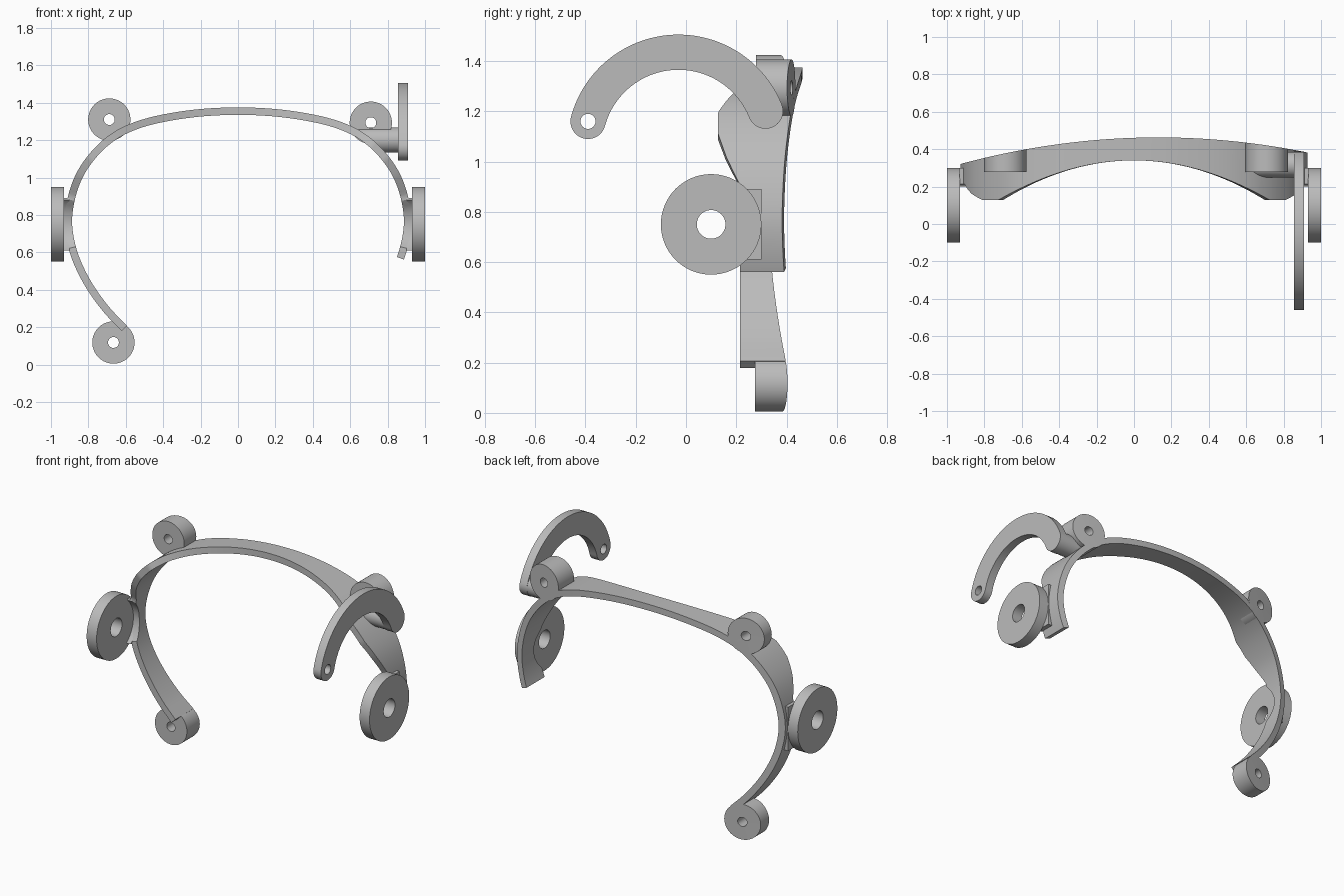
import bpy, bmesh, math
from mathutils import Matrix, Vector

cube = bpy.data.objects.get("Cube")
if cube:
    bpy.data.objects.remove(cube)

grey = bpy.data.materials.new("light_grey")
grey.use_nodes = True
colour = (0.5, 0.5, 0.5, 1)
grey.diffuse_color = colour
grey.node_tree.nodes["Principled BSDF"].inputs["Base Color"].default_value = colour


def add(name, mesh):
    obj = bpy.data.objects.new(name, mesh)
    bpy.context.collection.objects.link(obj)
    mesh.materials.clear()
    mesh.materials.append(grey)
    bpy.ops.object.select_all(action="DESELECT")
    obj.select_set(True)
    bpy.context.view_layer.objects.active = obj
    bpy.ops.object.shade_smooth_by_angle(angle=math.radians(30))
    return obj


def loft(name, rings, closed=False):
    """Skin equal rings; cap the ends unless the rings close on themselves."""
    bm = bmesh.new()
    rows = [[bm.verts.new(p) for p in ring] for ring in rings]
    n = len(rows[0])
    for k in range(len(rows) if closed else len(rows) - 1):
        a, b = rows[k], rows[(k + 1) % len(rows)]
        for i in range(n):
            j = (i + 1) % n
            bm.faces.new((a[i], a[j], b[j], b[i]))
    if not closed:
        bm.faces.new(rows[0])
        bm.faces.new(rows[-1])
    bmesh.ops.recalc_face_normals(bm, faces=bm.faces)
    mesh = bpy.data.meshes.new(name)
    bm.to_mesh(mesh)
    bm.free()
    return add(name, mesh)


def arc(cu, cv, r, start=0, end=360, n=64):
    steps = [math.radians(start + (end - start) * i / n) for i in range(n)]
    return [(cu + r * math.cos(t), cv + r * math.sin(t)) for t in steps]


def lerp_table(t, table):
    """Linear lookup in rising (t, value) pairs."""
    for (t0, v0), (t1, v1) in zip(table, table[1:]):
        if t <= t1:
            return v0 + (v1 - v0) * max(0, t - t0) / (t1 - t0)
    return table[-1][1]


def back_y(x):
    return 0.463 - 0.127 * (x - 0.13) ** 2


def front_y(x, z):
    if z > 1.15:
        return max(0.127, 0.34 - 0.417 * x * x)
    y = lerp_table(z, [(0.9, 0.215), (0.93, 0.2), (1.01, 0.16), (1.1, 0.127)])
    dz = z - 0.75
    # round clearance beside the ear discs
    return max(y, 0.1 + math.sqrt(max(0, 0.17 ** 2 - dz * dz)))


# Band centre line: one half, smoothed, then mirrored and shortened
half = [Vector(p) for p in (
    (-0.607, 0.193), (-0.7, 0.29), (-0.785, 0.405), (-0.85, 0.525),
    (-0.89, 0.64), (-0.907, 0.76), (-0.893, 0.88), (-0.853, 1.0),
    (-0.79, 1.1), (-0.705, 1.188), (-0.6, 1.255), (-0.45, 1.306),
    (-0.23, 1.343), (0, 1.355))]
ctrl = [half[0] * 2 - half[1]] + half + [Vector((0.23, 1.343))]
path = []
for a, b, c, d in zip(ctrl, ctrl[1:], ctrl[2:], ctrl[3:]):
    for i in range(8):
        t = i / 8
        path.append(0.5 * (2 * b + (c - a) * t + (2 * a - 5 * b + 4 * c - d) * t * t
                           + (3 * b - a - 3 * c + d) * t ** 3))
left_half = list(path)
path.append(half[-1])
path += [Vector((-p.x, p.y)) for p in reversed(left_half) if p.y > 0.565]

rings = []
for i, p in enumerate(path):
    tangent = (path[min(i + 1, len(path) - 1)] - path[max(i - 1, 0)]).normalized()
    normal = Vector((-tangent.y, tangent.x)) * 0.02
    inner, outer = p - normal, p + normal
    f = front_y(p.x, p.y)
    rings.append([(inner.x, f, inner.y), (outer.x, f, outer.y),
                  (outer.x, back_y(outer.x), outer.y),
                  (inner.x, back_y(inner.x), inner.y)])
loft("head_band", rings)


# Pierced lugs, whose backs follow the curve of the band
def lug(name, x, z, front):
    out, hole = arc(x, z, 0.113), arc(x, z, 0.029)
    loft(name, [[(u, front, v) for u, v in out],
                [(u, back_y(u), v) for u, v in out],
                [(u, back_y(u), v) for u, v in hole],
                [(u, front, v) for u, v in hole]], closed=True)


lug("upper_right_lug", -0.688, 1.31, 0.278)
lug("upper_left_lug", 0.71, 1.293, 0.278)
lug("lower_right_lug", -0.666, 0.118, 0.274)


# Flat plates that lie across x, cut from outlines in y and z
def plate(name, loops, x0, x1):
    curve = bpy.data.curves.new(name, "CURVE")
    curve.dimensions = "2D"
    curve.fill_mode = "BOTH"
    curve.extrude = (x1 - x0) / 2
    for loop in loops:
        spline = curve.splines.new("POLY")
        spline.points.add(len(loop) - 1)
        spline.use_cyclic_u = True
        for point, (u, v) in zip(spline.points, loop):
            point.co = (u, v, 0, 1)
    temp = bpy.data.objects.new(name + "_outline", curve)
    mesh = bpy.data.meshes.new_from_object(temp)
    bpy.data.objects.remove(temp)
    mesh.transform(Matrix(((0, 0, 1, (x0 + x1) / 2), (1, 0, 0, 0),
                           (0, 1, 0, 0), (0, 0, 0, 1))))
    bm = bmesh.new()
    bm.from_mesh(mesh)
    bmesh.ops.remove_doubles(bm, verts=bm.verts, dist=0.0001)
    bmesh.ops.recalc_face_normals(bm, faces=bm.faces)
    bm.to_mesh(mesh)
    bm.free()
    add(name, mesh)


# Ear discs with the pads that join them to the band
for side, s in (("left", 1), ("right", -1)):
    x0, x1 = sorted((s * 0.93, s))
    plate(side + "_ear_disc", [arc(0.1, 0.75, 0.2), arc(0.1, 0.75, 0.057)], x0, x1)
    x0, x1 = sorted((s * 0.9, s * 0.932))
    edge = arc(0.1, 0.75, 0.172, -54, 54, 24)
    plate(side + "_ear_pad", [edge + [(0.215, 0.89), (0.3, 0.89), (0.3, 0.61)]], x0, x1)

# Hooked arm with a rounded, pierced tip
cy, cz, R, w = -0.03, 1.062, 0.373, 0.07
a0, a1 = 21.8, 164.8
tip = (cy + R * math.cos(math.radians(a1)), cz + R * math.sin(math.radians(a1)))
root = (cy + R * math.cos(math.radians(a0)), cz + R * math.sin(math.radians(a0)))
outline = (arc(cy, cz, R + w, a0, a1) + arc(*tip, w, a1, a1 + 180, 24)
           + arc(cy, cz, R - w, a1, a0) + arc(*root, w, a0 + 180, a0 + 360, 24))
plate("hooked_arm", [outline, arc(*tip, 0.03, n=32)], 0.855, 0.908)

# Peg from the band to the arm, its inner end shaped to the band
side_line = [(p.y, -p.x) for p in left_half if p.y > 0.8]
peg = arc(*root, 0.068, n=48)
loft("arm_peg", [[(lerp_table(v, side_line), u, v) for u, v in peg],
                 [(0.86, u, v) for u, v in peg]])
